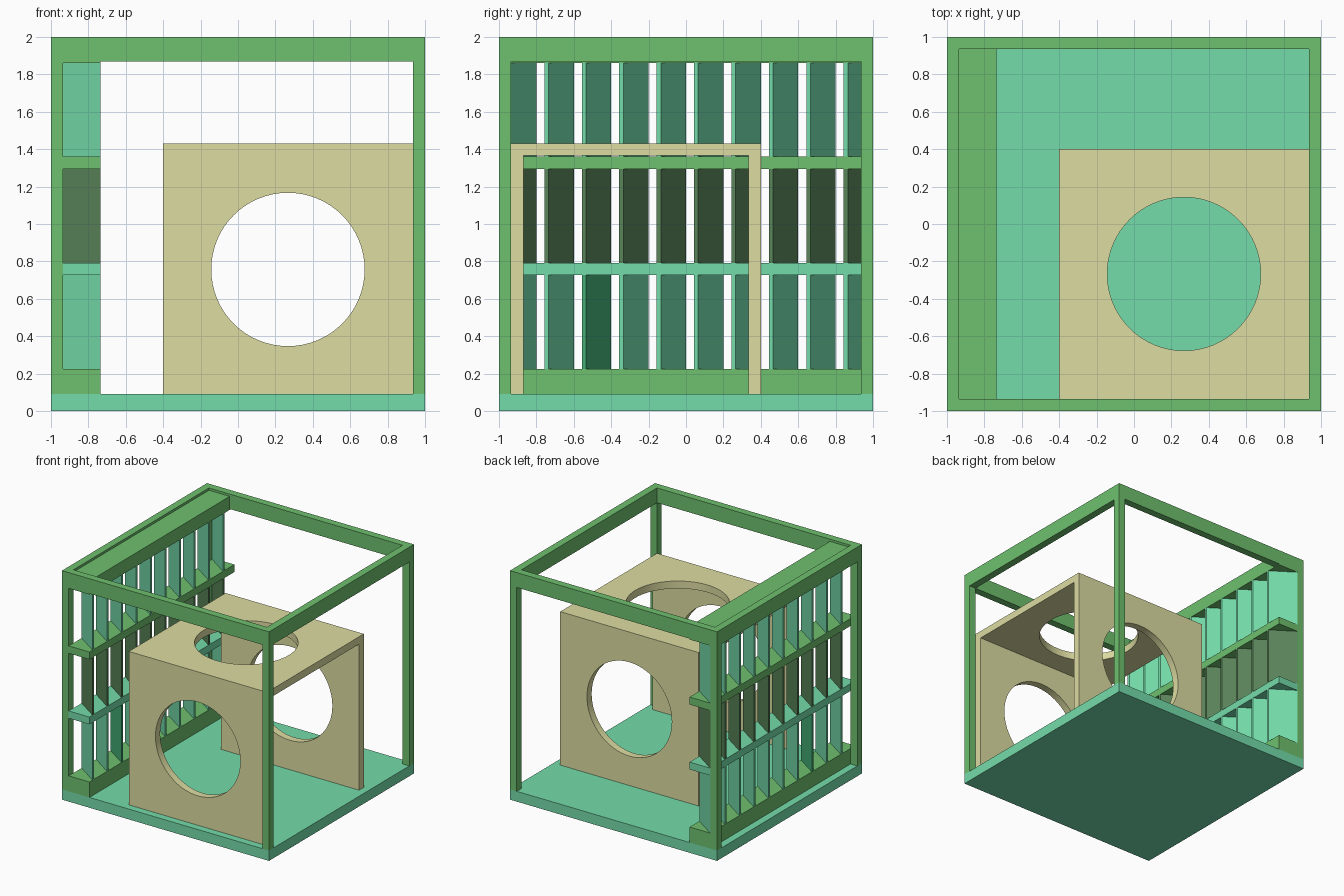
import bpy, bmesh, math
from mathutils import Vector

if "Cube" in bpy.data.objects:
    bpy.data.objects.remove(bpy.data.objects["Cube"])


def material(name, rgb):
    m = bpy.data.materials.new(name)
    m.diffuse_color = [((c / 255 + 0.055) / 1.055) ** 2.4 for c in rgb] + [1]
    m.use_nodes = True
    m.node_tree.nodes["Principled BSDF"].inputs["Base Color"].default_value = m.diffuse_color
    return m


GREEN = material("green", (110, 192, 110))
TEAL = material("teal", (116, 220, 170))
MOSS = material("moss", (90, 133, 90))
DEEP = material("deep_teal", (70, 175, 119))
SAND = material("sand", (221, 220, 162))


def prism(name, points, offset, mat):
    """Extrude a planar outline along an offset vector."""
    bm = bmesh.new()
    face = bm.faces.new([bm.verts.new(p) for p in points])
    ext = bmesh.ops.extrude_face_region(bm, geom=[face], use_keep_orig=True)
    verts = [g for g in ext["geom"] if isinstance(g, bmesh.types.BMVert)]
    bmesh.ops.translate(bm, verts=verts, vec=Vector(offset))
    bmesh.ops.recalc_face_normals(bm, faces=bm.faces)
    me = bpy.data.meshes.new(name)
    bm.to_mesh(me)
    bm.free()
    ob = bpy.data.objects.new(name, me)
    bpy.context.collection.objects.link(ob)
    if mat:
        me.materials.append(mat)
    return ob


def box(name, x, y, z, mat):
    pts = [(x[0], y[0], z[0]), (x[1], y[0], z[0]), (x[1], y[1], z[0]), (x[0], y[1], z[0])]
    return prism(name, pts, (0, 0, z[1] - z[0]), mat)


def cut(ob, cutter):
    """Subtract the cutter from the object, then discard it."""
    cutter.hide_render = True
    mod = ob.modifiers.new("cut", 'BOOLEAN')
    mod.operation, mod.solver, mod.object = 'DIFFERENCE', 'EXACT', cutter
    bpy.context.view_layer.objects.active = ob
    bpy.ops.object.modifier_apply(modifier=mod.name)
    bpy.data.objects.remove(cutter)


T = 0.065       # timber thickness
I = 1 - T       # inner edge of the frame

# Floor slab and open frame
box("floor", (-1, 1), (-1, 1), (0, 0.09), TEAL)
for sx in (-1, 1):
    for sy in (-1, 1):
        box("corner_post", sorted((sx, sx * I)), sorted((sy, sy * I)), (0.09, 1.87), GREEN)
top = box("top_frame", (-1, 1), (-1, 1), (1.87, 2), GREEN)
cut(top, box("opening", (-I, I), (-I, I), (1.8, 2.1), None))

# Rails of the louvred wall
X0, X1 = -I, -0.735
for name, z0, z1, mat in (("bottom_rail", 0.09, 0.225, GREEN), ("lower_rail", 0.728, 0.792, TEAL),
                          ("upper_rail", 1.295, 1.36, GREEN), ("top_rail", 1.862, 1.98, GREEN)):
    box(name, (X0, X1), (-1, 1), (z0, z1), mat)

# Slanted slats between the rails
for row, (z0, z1, mat) in enumerate(((0.225, 0.728, TEAL), (0.792, 1.295, MOSS), (1.36, 1.862, TEAL))):
    for k in range(10):
        y = -0.957 + 0.2 * k
        pts = [(X1, y, z0), (X1, y + 0.022, z0), (X0, y + 0.157, z0), (X0, y + 0.135, z0)]
        prism("slat", pts, (0, 0, z1 - z0), DEEP if (row, k) == (0, 2) else mat)

# Play cube: arch profile open on both sides, with round windows
A, B, Z = -I, 0.4, 1.43
profile = [(A, 0.09), (A, Z), (B, Z), (B, 0.09), (B - T, 0.09), (B - T, Z - T), (A + T, Z - T), (A + T, 0.09)]
cube = prism("play_cube", [(-0.4, y, z) for y, z in profile], (0.4 + I, 0, 0), SAND)
ring = [(0.41 * math.cos(math.tau * i / 64), 0.41 * math.sin(math.tau * i / 64)) for i in range(64)]
cut(cube, prism("window_cutter", [(0.267 + a, -1.2, 0.757 + b) for a, b in ring], (0, 2, 0), None))
cut(cube, prism("roof_cutter", [(0.267 + a, -0.267 + b, 1.25) for a, b in ring], (0, 0, 0.4), None))
bpy.context.view_layer.objects.active = cube
cube.select_set(True)
bpy.ops.object.shade_smooth_by_angle(angle=math.radians(30))
